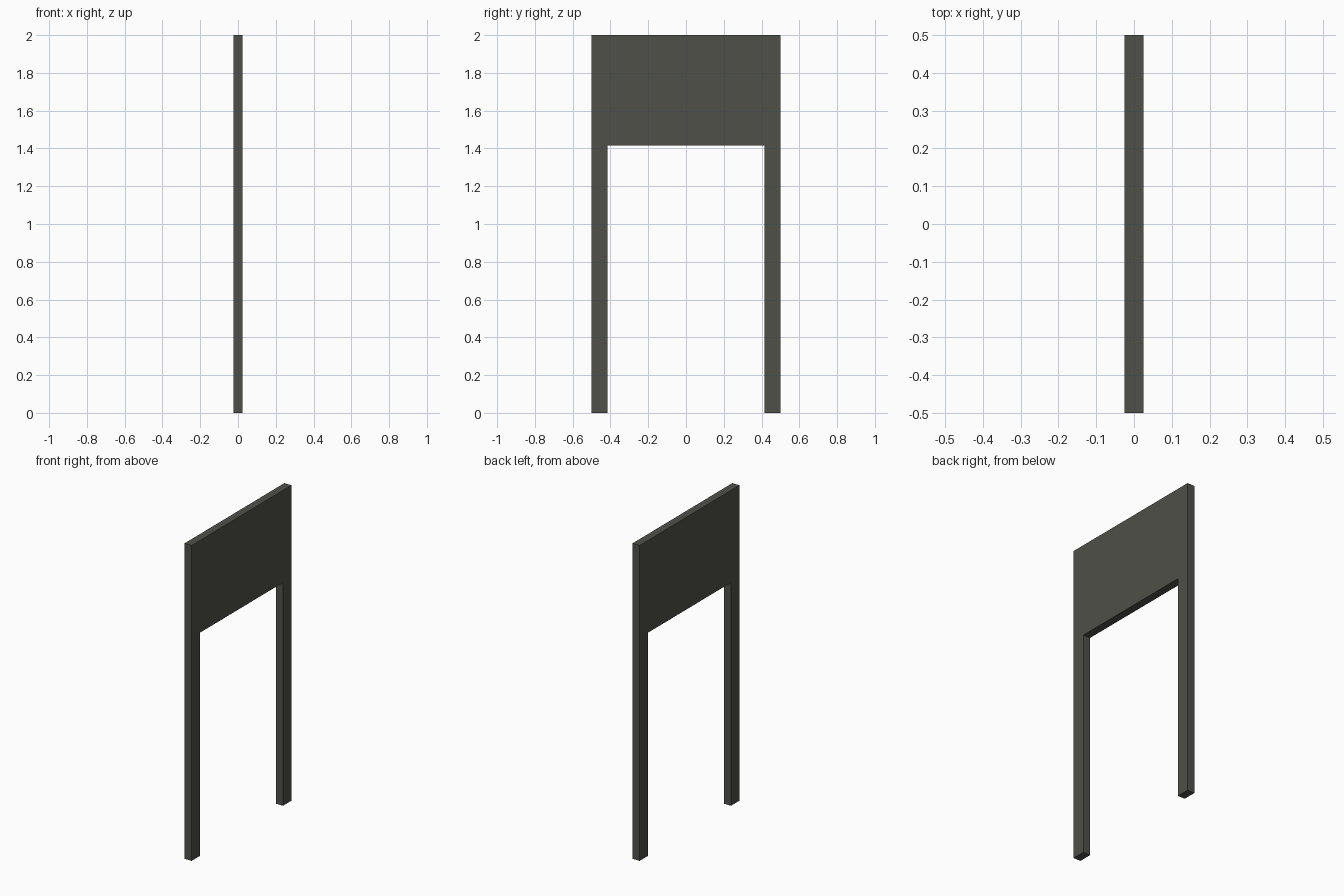
import bpy, bmesh

if "Cube" in bpy.data.objects:
    bpy.data.objects.remove(bpy.data.objects["Cube"])

HALF_W, HALF_T, HEIGHT = 0.5, 0.025, 2.0
LEG_W, PANEL_Z = 0.085, 1.415

# Dark warm grey for the whole sign
mat = bpy.data.materials.new("dark_grey")
mat.diffuse_color = (0.08, 0.08, 0.068, 1)
mat.use_nodes = True
mat.node_tree.nodes["Principled BSDF"].inputs["Base Color"].default_value = mat.diffuse_color

# Panel on two legs: one flush outline, mirrored in y and extruded along x
inner = HALF_W - LEG_W
half = [(inner, PANEL_Z), (inner, 0), (HALF_W, 0), (HALF_W, HEIGHT)]
outline = half + [(-y, z) for y, z in reversed(half)]

bm = bmesh.new()
face = bm.faces.new([bm.verts.new((-HALF_T, y, z)) for y, z in outline])
ext = bmesh.ops.extrude_face_region(bm, geom=[face], use_keep_orig=True)
moved = [v for v in ext["geom"] if isinstance(v, bmesh.types.BMVert)]
bmesh.ops.translate(bm, verts=moved, vec=(2 * HALF_T, 0, 0))
bmesh.ops.recalc_face_normals(bm, faces=bm.faces)

mesh = bpy.data.meshes.new("panel_on_legs")
bm.to_mesh(mesh)
bm.free()
mesh.materials.append(mat)
bpy.context.collection.objects.link(bpy.data.objects.new("panel_on_legs", mesh))
